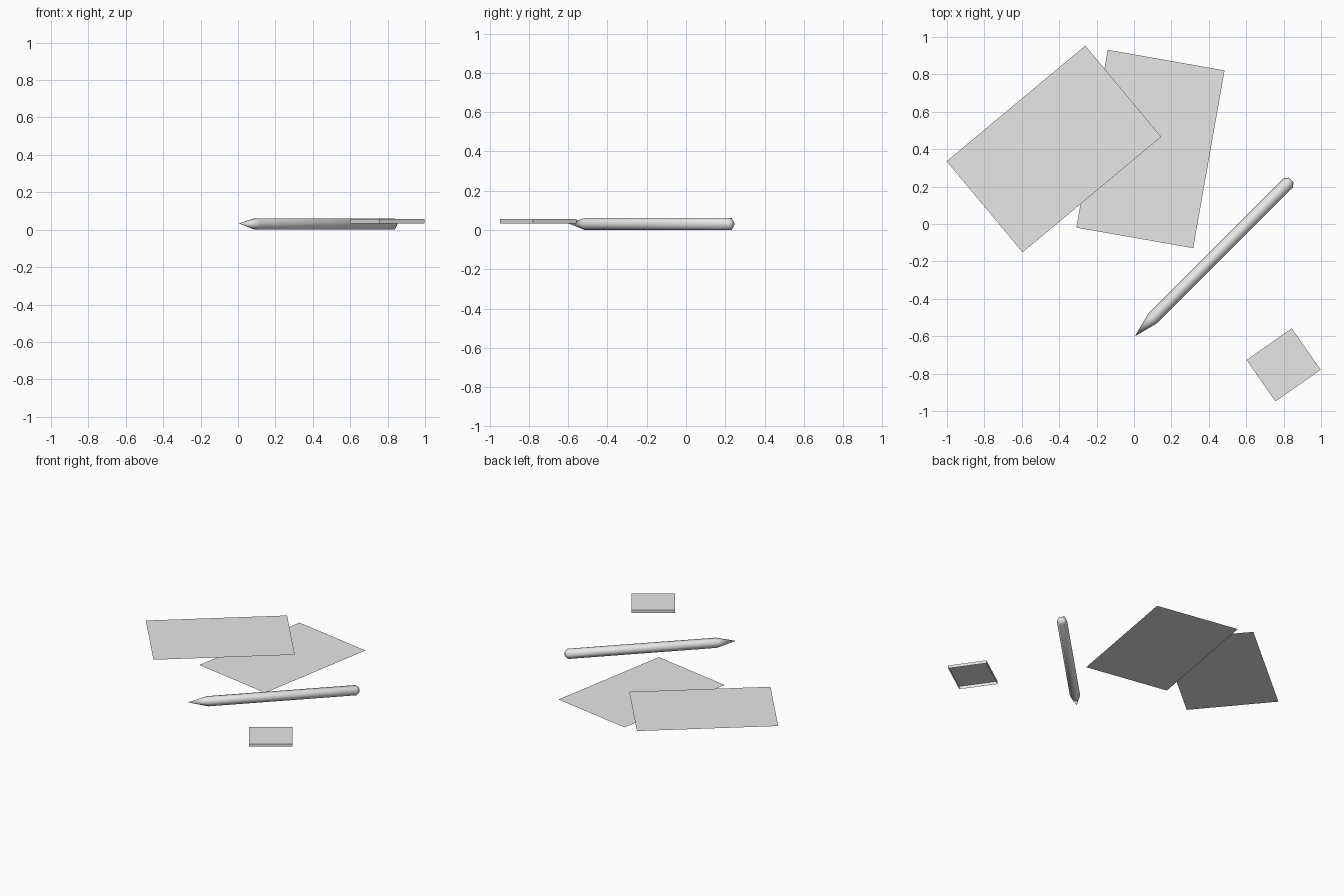
import bpy
import bmesh
from math import radians, pi, cos, sin
from mathutils import Matrix

cube = bpy.data.objects.get("Cube")
if cube:
    bpy.data.objects.remove(cube, do_unlink=True)

# One plain grey for everything
grey = bpy.data.materials.new("light_grey")
grey.use_nodes = True
colour = (0.8, 0.8, 0.8, 1)
grey.diffuse_color = colour
grey.node_tree.nodes["Principled BSDF"].inputs["Base Color"].default_value = colour


def add_object(name, bm, location, angle):
    mesh = bpy.data.meshes.new(name)
    bm.to_mesh(mesh)
    bm.free()
    mesh.materials.append(grey)
    obj = bpy.data.objects.new(name, mesh)
    obj.location = location
    obj.rotation_euler.z = radians(angle)
    bpy.context.collection.objects.link(obj)
    return obj


def rectangle(length, width):
    bm = bmesh.new()
    bmesh.ops.create_grid(bm, x_segments=1, y_segments=1, size=0.5)
    bmesh.ops.scale(bm, vec=(length, width, 1), verts=bm.verts)
    return bm


# Two sheets of paper, one overlapping the other
PAPER = (0.965, 0.634)
add_object("lower_paper", rectangle(*PAPER), (0.088, 0.401, 0.008), 80)
add_object("upper_paper", rectangle(*PAPER), (-0.428, 0.401, 0.021), 39.8)

# Eraser: thin block, open underneath
bm = bmesh.new()
bmesh.ops.create_cube(bm, size=1, matrix=Matrix.Diagonal((0.295, 0.27, 0.022, 1)))
bottom = [f for f in bm.faces if f.normal.z < -0.9]
bmesh.ops.delete(bm, geom=bottom, context='FACES_ONLY')
add_object("eraser", bm, (0.8, -0.753, 0.045), 35)

# Pencil: hexagonal rings along x, a sharp point and a chamfered end
SIDES = 6
RINGS = [(0.135, 0.035), (1.16, 0.035), (1.182, 0.017)]
bm = bmesh.new()
rings = []
for x, r in RINGS:
    rings.append([bm.verts.new((x, r * cos(2 * pi * i / SIDES), r * sin(2 * pi * i / SIDES)))
                  for i in range(SIDES)])
tip = bm.verts.new((0, 0, 0.003))
for i in range(SIDES):
    j = (i + 1) % SIDES
    bm.faces.new((tip, rings[0][j], rings[0][i]))
    for a, b in zip(rings, rings[1:]):
        bm.faces.new((a[i], a[j], b[j], b[i]))
bm.faces.new(rings[-1])
bmesh.ops.recalc_face_normals(bm, faces=bm.faces)
for f in bm.faces:
    f.smooth = True
add_object("pencil", bm, (0.005, -0.6, 0.0305), 45)
